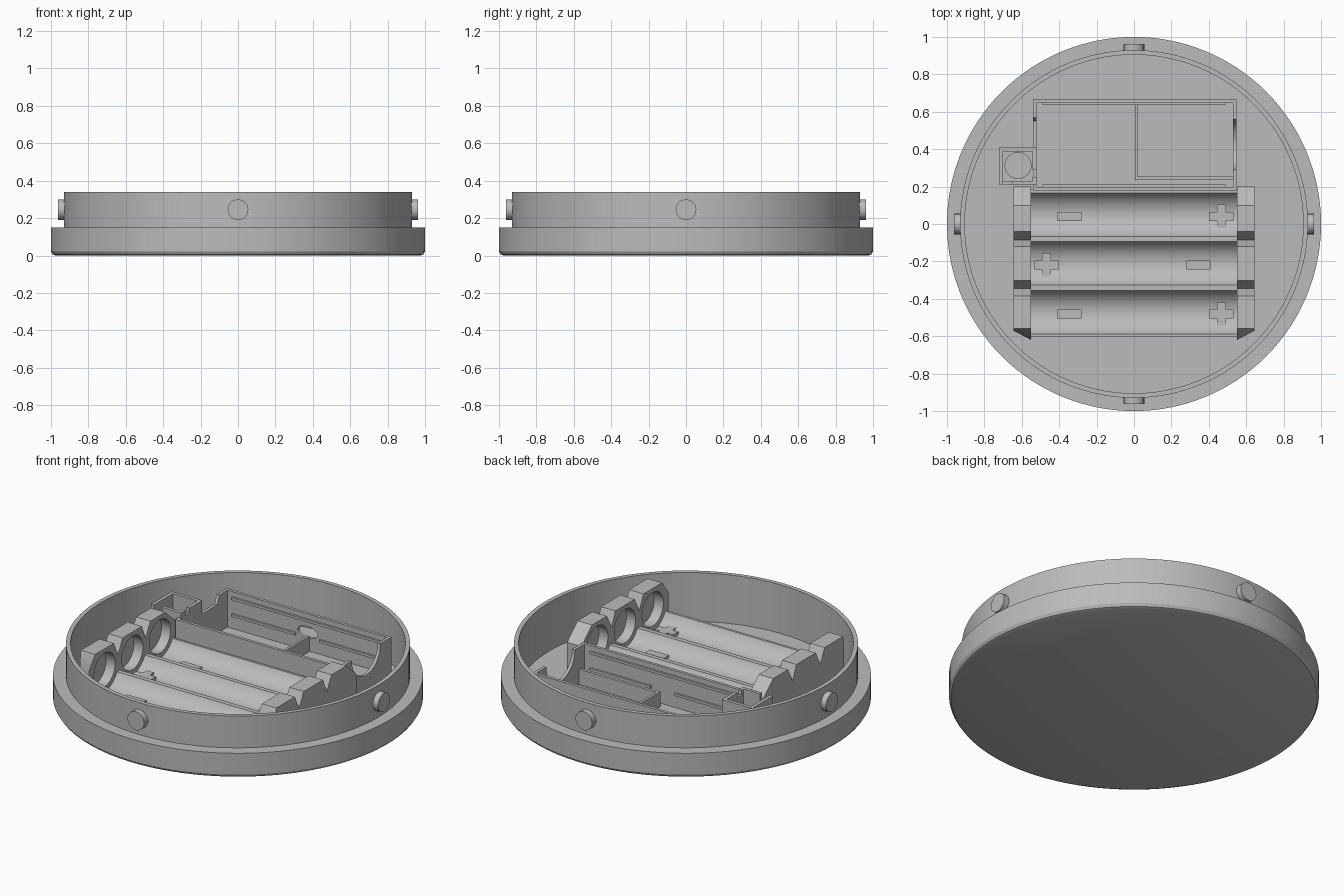
import bpy, bmesh
from math import pi, sin, cos, radians, sqrt

if "Cube" in bpy.data.objects:
    bpy.data.objects.remove(bpy.data.objects["Cube"], do_unlink=True)

grey = bpy.data.materials.new("plain grey plastic")
grey.use_nodes = True
grey.diffuse_color = (0.5, 0.5, 0.5, 1)
grey.node_tree.nodes["Principled BSDF"].inputs["Base Color"].default_value = (0.5, 0.5, 0.5, 1)

FLOOR = 0.05
CELLS = (0.05, -0.21, -0.472)   # y of each battery axis
AXIS_Z, CELL_R = 0.215, 0.13


def finish(name, bm, smooth=False):
    bmesh.ops.remove_doubles(bm, verts=bm.verts, dist=1e-5)
    bmesh.ops.recalc_face_normals(bm, faces=bm.faces)
    me = bpy.data.meshes.new(name)
    bm.to_mesh(me)
    bm.free()
    ob = bpy.data.objects.new(name, me)
    bpy.context.collection.objects.link(ob)
    me.materials.append(grey)
    if smooth:
        smooth_sharp(ob)
    return ob


def activate(ob):
    bpy.ops.object.select_all(action='DESELECT')
    ob.select_set(True)
    bpy.context.view_layer.objects.active = ob


def smooth_sharp(ob):
    activate(ob)
    bpy.ops.object.shade_smooth_by_angle(angle=radians(30))


def prism(name, pts, a, b, axis='Z', smooth=False):
    """Extrude a flat outline from a to b along one axis."""
    place = {'X': lambda p, t: (t, p[0], p[1]),
             'Y': lambda p, t: (p[0], t, p[1]),
             'Z': lambda p, t: (p[0], p[1], t)}[axis]
    bm = bmesh.new()
    lo = [bm.verts.new(place(p, a)) for p in pts]
    hi = [bm.verts.new(place(p, b)) for p in pts]
    bm.faces.new(lo)
    bm.faces.new(hi)
    n = len(pts)
    for i in range(n):
        bm.faces.new((lo[i], lo[(i + 1) % n], hi[(i + 1) % n], hi[i]))
    return finish(name, bm, smooth)


def box(name, x0, x1, y0, y1, z0, z1):
    return prism(name, [(x0, y0), (x1, y0), (x1, y1), (x0, y1)], z0, z1)


def oval(cx, cy, rx, ry, n=40):
    return [(cx + rx * cos(2 * pi * i / n), cy + ry * sin(2 * pi * i / n)) for i in range(n)]


def cut(ob, cutter):
    cutter.hide_render = True
    mod = ob.modifiers.new("cut", 'BOOLEAN')
    mod.operation, mod.solver, mod.object = 'DIFFERENCE', 'EXACT', cutter
    activate(ob)
    bpy.ops.object.modifier_apply(modifier=mod.name)
    bpy.data.objects.remove(cutter, do_unlink=True)


# Round base with rolled bottom edge, step and thin upright rim
section = [(0, 0), (0.975, 0), (0.99, 0.006), (1, 0.022), (1, 0.15), (0.93, 0.15),
           (0.93, 0.34), (0.905, 0.34), (0.905, FLOOR), (0, FLOOR)]
bm = bmesh.new()
vs = [bm.verts.new((r, 0, z)) for r, z in section]
es = [bm.edges.new(pair) for pair in zip(vs, vs[1:])]
bmesh.ops.spin(bm, geom=vs + es, cent=(0, 0, 0), axis=(0, 0, 1), angle=2 * pi, steps=128)
finish("round_base", bm, True)

# Four locking pegs around the rim
for side, s in (("right", 1), ("left", -1)):
    prism("peg_x_" + side, oval(0, 0.245, 0.055, 0.055), 0.915 * s, 0.963 * s, 'X', True)
    prism("peg_y_" + side, oval(0, 0.245, 0.055, 0.055), 0.915 * s, 0.963 * s, 'Y', True)

# Battery tray: three round troughs with narrow ridges between
half = 0.117
outline = [(0.185, 0.04), (0.185, 0.158)]
for cy in CELLS:
    for i in range(21):
        y = half * cos(pi * i / 20)
        outline.append((cy + y, AXIS_Z - sqrt(CELL_R ** 2 - y * y)))
outline += [(-0.605, 0.158), (-0.605, 0.04)]
prism("battery_tray", outline, -0.555, 0.555, 'X', True)

# Raised polarity marks in the troughs
for k, cy in enumerate(CELLS):
    s = -1 if k == 1 else 1
    cy -= 0.01
    a, b, px, mx = 0.063, 0.024, 0.468 * s, -0.345 * s
    cross = [(a, -b), (a, b), (b, b), (b, a), (-b, a), (-b, b),
             (-a, b), (-a, -b), (-b, -b), (-b, -a), (b, -a), (b, -b)]
    prism(f"plus_mark_{k + 1}", [(px + x, cy + y) for x, y in cross], 0.07, 0.107)
    box(f"minus_mark_{k + 1}", mx - a, mx + a, cy - b, cy + b, 0.07, 0.1)

# End holders with three humps and round contact pockets
humps = [(0.2, 0.04), (0.2, 0.25), (0.1, 0.34), (-0.04, 0.34), (-0.085, 0.255),
         (-0.12, 0.34), (-0.302, 0.34), (-0.345, 0.255), (-0.385, 0.34),
         (-0.56, 0.34), (-0.62, 0.26), (-0.62, 0.04)]
for side, s in (("right", 1), ("left", -1)):
    holder = prism("battery_holder_" + side, humps, 0.55 * s, 0.645 * s, 'X')
    for v in holder.data.vertices:      # chamfered outer corner
        if v.co.y < -0.6 and abs(v.co.x) > 0.6:
            v.co.y += 0.05
    for cy in CELLS:
        cut(holder, prism("pocket_cutter", oval(cy, AXIS_Z, 0.1, 0.1), 0.5 * s, 0.61 * s, 'X'))
    smooth_sharp(holder)

# Circuit compartment walls
TOP = 0.27
X0, X1, Y0, Y1, T = -0.54, 0.548, 0.18, 0.665, 0.018
box("compartment_front_wall", X0, X1, Y0, Y0 + T, 0.04, TOP)
back = box("compartment_back_wall", X0, X1, Y1 - T, Y1, 0.04, TOP)
cut(back, prism("cable_hole_cutter", oval(0.006, 0.16, 0.065, 0.035), 0.6, 0.7, 'Y'))
right = box("compartment_right_wall", X1 - T, X1, Y0 + T, Y1 - T, 0.04, TOP)
cut(right, prism("scoop_cutter", oval(0.425, TOP, 0.135, 0.135, 48), 0.5, 0.6, 'X'))
smooth_sharp(right)
prism("compartment_left_wall",
      [(Y0 + T, 0.04), (Y0 + T, TOP), (0.4, TOP), (0.4, 0.22), (0.55, 0.22),
       (0.57, TOP), (Y1 - T, TOP), (Y1 - T, 0.04)], X0, X0 + T, 'X')

# Guide ribs on the inner faces
for name, y in (("front", Y0 + T), ("back", Y1 - T - 0.012)):
    box(f"upper_rib_{name}", -0.49, 0.49, y, y + 0.012, 0.225, 0.24)
    box(f"lower_rib_left_{name}", -0.49, -0.07, y, y + 0.012, 0.125, 0.14)
    box(f"lower_rib_right_{name}", 0.09, 0.49, y, y + 0.012, 0.125, 0.14)

# Low inner divider
box("divider_side", 0.005, 0.02, 0.235, Y1 - T, 0.04, 0.14)
box("divider_front", 0.005, X1 - T, 0.235, 0.253, 0.04, 0.14)

# Small square switch pocket with round seat
box("switch_back_wall", -0.722, -0.522, 0.388, 0.408, 0.04, 0.3)
box("switch_left_wall", -0.722, -0.702, 0.21, 0.388, 0.04, 0.3)
box("switch_front_wall", -0.65, -0.522, 0.21, 0.23, 0.04, 0.3)
box("switch_front_sill", -0.702, -0.65, 0.21, 0.23, 0.04, 0.12)
box("switch_right_wall_rear", -0.542, -0.522, 0.29, 0.388, 0.04, 0.3)
box("switch_right_wall_front", -0.542, -0.522, 0.23, 0.25, 0.04, 0.3)
prism("switch_seat", oval(-0.62, 0.313, 0.072, 0.072), 0.04, 0.07, smooth=True)
